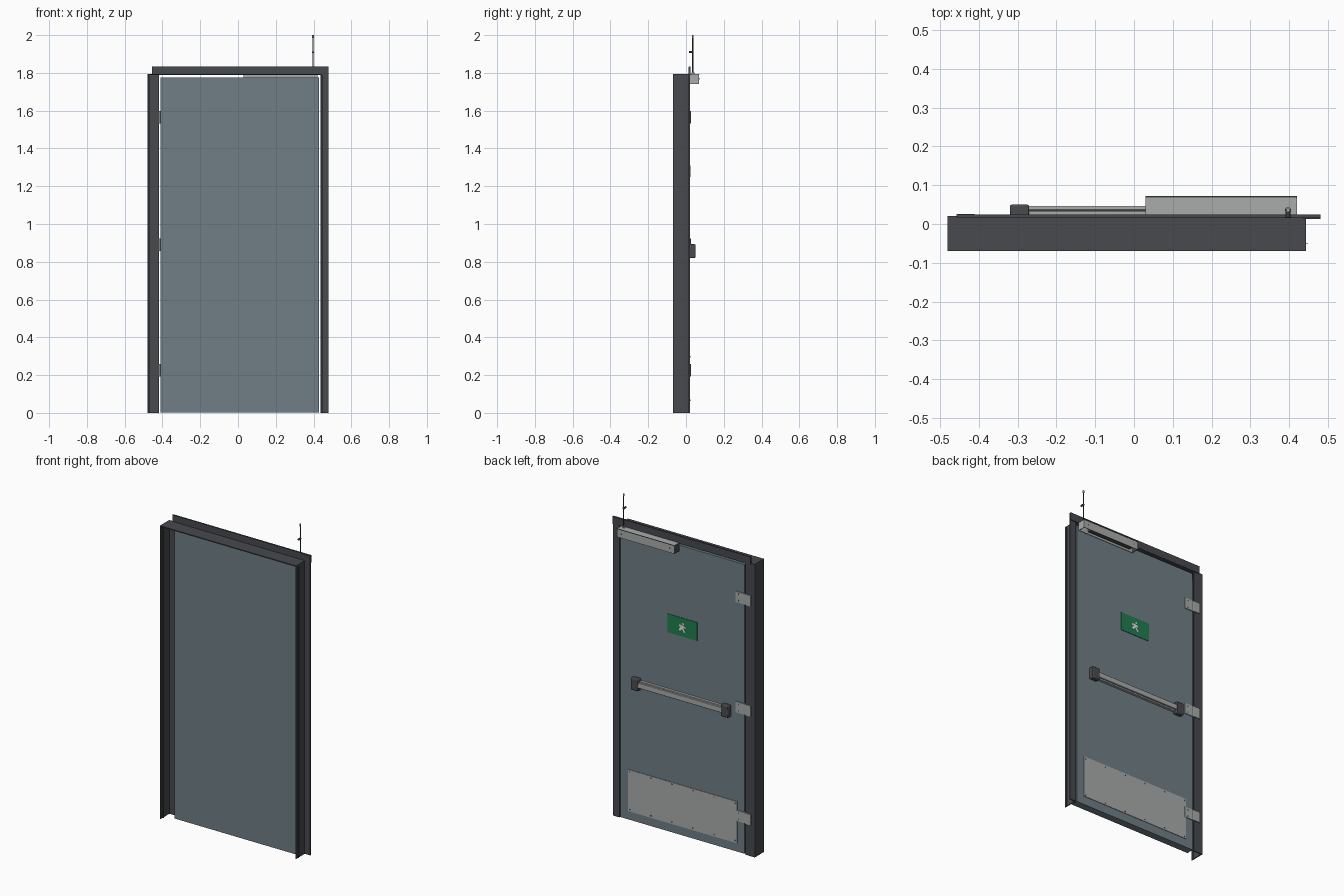
import bpy, bmesh
from mathutils import Vector

cube = bpy.data.objects.get("Cube")
if cube:
    bpy.data.objects.remove(cube, do_unlink=True)


def material(name, rgb):
    m = bpy.data.materials.new(name)
    m.use_nodes = True
    m.diffuse_color = (*rgb, 1)
    m.node_tree.nodes["Principled BSDF"].inputs["Base Color"].default_value = (*rgb, 1)
    return m


FRAME = material("charcoal_frame", (0.065, 0.067, 0.076))
DOOR = material("blue_grey_door", (0.16, 0.21, 0.24))
STEEL = material("brushed_steel", (0.40, 0.41, 0.41))
DARK = material("dark_grey_caps", (0.07, 0.07, 0.075))
GREEN = material("sign_green", (0.015, 0.21, 0.08))
WHITE = material("sign_white", (0.75, 0.75, 0.73))


def finish(name, bm, mat):
    bmesh.ops.recalc_face_normals(bm, faces=bm.faces)
    me = bpy.data.meshes.new(name)
    bm.to_mesh(me)
    bm.free()
    me.materials.append(mat)
    ob = bpy.data.objects.new(name, me)
    bpy.context.collection.objects.link(ob)
    return ob


def box(name, x, y, z, mat, bevel=0):
    """Box given by its (low, high) range on each axis."""
    bm = bmesh.new()
    bmesh.ops.create_cube(bm, size=1)
    for v in bm.verts:
        v.co = Vector([r[0] if c < 0 else r[1] for c, r in zip(v.co, (x, y, z))])
    ob = finish(name, bm, mat)
    if bevel:
        mod = ob.modifiers.new("Bevel", 'BEVEL')
        mod.width = bevel
        mod.segments = 2
    return ob


def cylinder(name, centre, radius, depth, axis, mat, sides=12):
    bm = bmesh.new()
    bmesh.ops.create_cone(bm, cap_ends=True, segments=sides, radius1=radius,
                          radius2=radius, depth=depth)
    turn = Vector((0, 0, 1)).rotation_difference(Vector(axis))
    for v in bm.verts:
        v.co = turn @ v.co + Vector(centre)
    return finish(name, bm, mat)


def plate(name, points, y, thick, mat):
    """Flat outline in the x-z plane given a small thickness."""
    bm = bmesh.new()
    face = bm.faces.new([bm.verts.new((px, y, pz)) for px, pz in points])
    ext = bmesh.ops.extrude_face_region(bm, geom=[face])
    for g in ext["geom"]:
        if isinstance(g, bmesh.types.BMVert):
            g.co.y += thick
    return finish(name, bm, mat)


# Frame: folded sections, each a deep web with a flange along the back
T = 0.006
TOP = 1.795
for name, x, flange in (("right_jamb", -0.48, 0.063), ("left_jamb", 0.437, 0.043)):
    box(name + "_web", (x, x + T), (-0.07, 0.02), (0, TOP), FRAME)
    box(name + "_flange", (x, x + flange), (0.013, 0.02), (0, TOP), FRAME)
    box(name + "_lip", (x, x + 0.012), (-0.052, -0.05), (0, TOP - 0.01), FRAME)
box("left_jamb_upper_flange", (0.437, 0.48), (0.013, 0.02), (TOP, 1.83), FRAME)
box("header_web", (-0.48, 0.443), (-0.07, 0.02), (TOP - T, TOP), FRAME)
box("header_flange", (-0.455, 0.48), (0.015, 0.025), (TOP - T, 1.835), FRAME)

# Door leaf
BACK = 0.018
MID = 0.01
box("door_leaf", (-0.41, 0.43), (-0.027, BACK), (0.003, 1.775), DOOR)

# Kick plate with screws round its edge
box("kick_plate", (-0.36, 0.38), (BACK, BACK + 0.003), (0.055, 0.31), STEEL)
for i in range(6):
    for z in (0.067, 0.298):
        cylinder("kick_plate_screw", (-0.348 + i * 0.143, BACK + 0.003, z),
                 0.004, 0.003, (0, 1, 0), DARK, 8)

# Hinges: frame leaf, door leaf and knuckle
for z in (0.225, 0.89, 1.565):
    span = (z - 0.033, z + 0.033)
    box("hinge_frame_leaf", (-0.457, -0.415), (0.02, 0.026), span, STEEL)
    box("hinge_door_leaf", (-0.415, -0.35), (BACK, 0.023), span, STEEL)
    cylinder("hinge_knuckle", (-0.414, 0.021, z), 0.005, 0.066, (0, 0, 1), STEEL)
    for dz in (-0.02, 0.02):
        cylinder("hinge_screw", (-0.372, 0.023, z + dz), 0.004, 0.002, (0, 1, 0), DARK, 8)

# Push bar between two end housings
for side, name in ((-1, "right"), (1, "left")):
    ends = sorted((MID + side * 0.28, MID + side * 0.33))
    box("push_bar_" + name + "_housing", ends, (BACK, 0.05), (0.82, 0.893), DARK, 0.005)
box("push_bar_rail", (-0.275, 0.295), (BACK, 0.034), (0.835, 0.878), STEEL)
box("push_bar_pad", (-0.275, 0.295), (0.036, 0.047), (0.84, 0.873), STEEL, 0.003)
box("push_bar_shadow_gap", (-0.275, 0.295), (0.034, 0.036), (0.843, 0.87), DARK)

# Exit sign with a running figure
box("exit_sign", (MID - 0.1, MID + 0.1), (BACK, BACK + 0.003), (1.222, 1.335), GREEN)
figure = [(-0.022, -0.026), (-0.012, -0.03), (0, -0.01), (0.014, -0.022),
          (0.024, -0.016), (0.012, 0.002), (0.024, 0.006), (0.02, 0.014),
          (0.004, 0.016), (-0.012, 0.014), (-0.026, 0.002), (-0.018, -0.004), (-0.008, 0.002)]
plate("exit_sign_figure", [(MID + a, 1.278 + b) for a, b in figure], BACK + 0.003, 0.002, WHITE)
cylinder("exit_sign_head", (MID - 0.006, BACK + 0.004, 1.302), 0.007, 0.002, (0, 1, 0), WHITE)

# Closer: folded cover, open underneath, with dark end trims
X0, X1, Y0, Y1, Z0, Z1 = 0.03, 0.42, 0.022, 0.07, 1.742, 1.793
W = 0.003
box("closer_back", (X0, X1), (Y0, Y0 + W), (Z0, Z1), STEEL)
box("closer_front", (X0, X1), (Y1 - W, Y1), (Z0, Z1), STEEL)
box("closer_top", (X0, X1), (Y0, Y1), (Z1 - W, Z1), STEEL)
box("closer_right_end", (X0, X0 + W), (Y0, Y1), (Z0, Z1), DARK)
box("closer_left_end", (X1 - W, X1), (Y0, Y1), (Z0, Z1), STEEL)
box("closer_edge_trim", (X0, X1), (Y1 - 0.002, Y1 + 0.002), (Z1 - 0.002, Z1 + 0.001), DARK)
box("closer_mechanism", (0.06, 0.36), (0.032, 0.058), (1.75, 1.785), DARK)
for x in (0.06, 0.39):
    cylinder("closer_screw", (x, Y1, 1.768), 0.004, 0.002, (0, 1, 0), DARK, 8)

# Thin upright rod above the closer, with clamp and tip
ROD = (0.397, 0.036)
cylinder("rod", (*ROD, 1.89), 0.003, 0.21, (0, 0, 1), DARK)
cylinder("rod_tip", (*ROD, 1.993), 0.005, 0.014, (0, 0, 1), STEEL)
cylinder("rod_foot", (*ROD, 1.797), 0.008, 0.008, (0, 0, 1), STEEL)
cylinder("rod_clamp", (ROD[0], 0.028, 1.91), 0.006, 0.022, (0, 1, 0), DARK)

# Keep round parts smooth with sharp rims
bpy.ops.object.select_all(action='DESELECT')
for ob in bpy.context.collection.objects:
    if ob.type == 'MESH' and ob.name.startswith(("rod", "hinge_knuckle", "push_bar")):
        ob.select_set(True)
        bpy.context.view_layer.objects.active = ob
bpy.ops.object.shade_smooth_by_angle()
